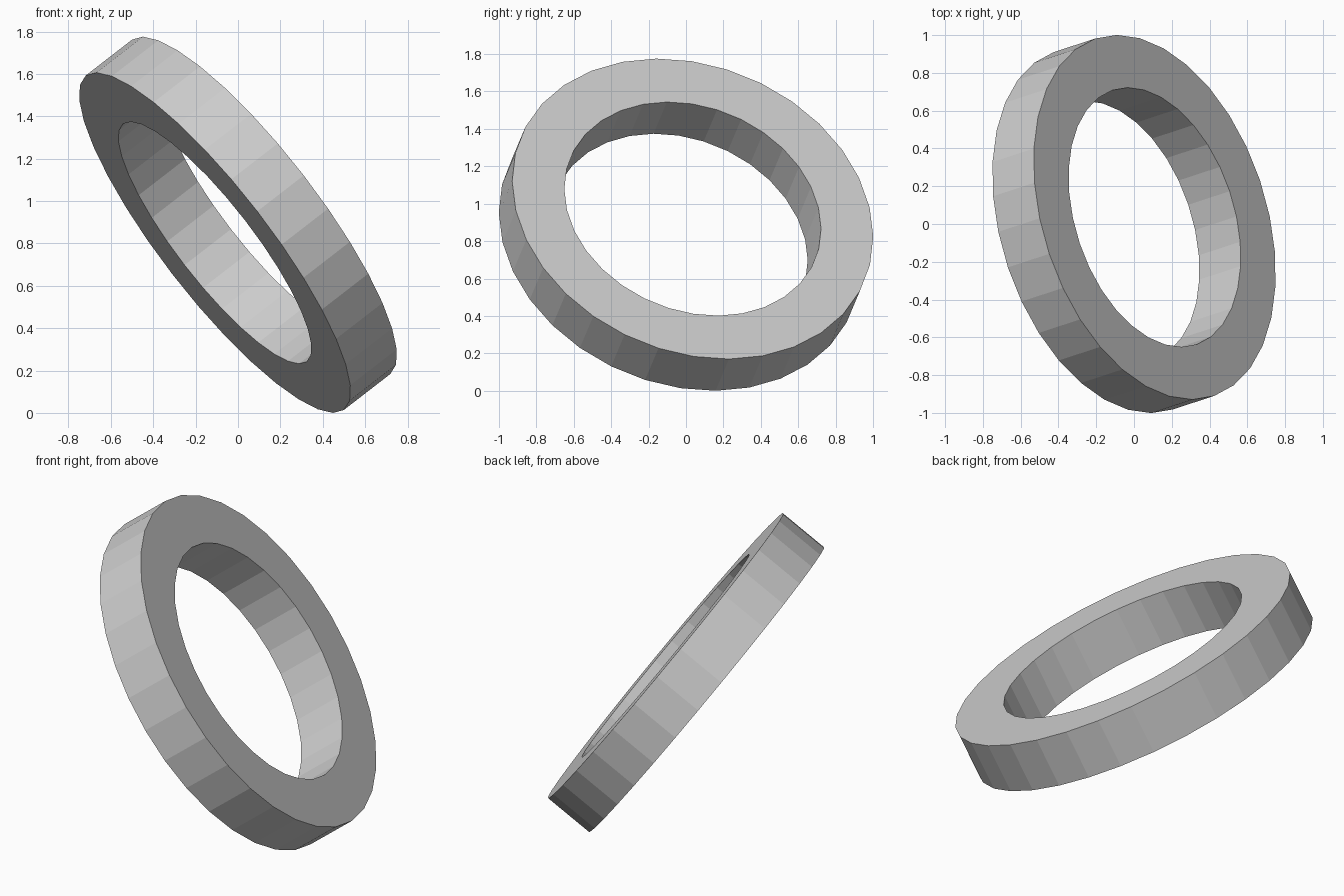
import bpy, bmesh, math
from mathutils import Matrix, Vector

if "Cube" in bpy.data.objects:
    bpy.data.objects.remove(bpy.data.objects["Cube"])

SIDES, OUTER, INNER, HALF = 32, 0.997, 0.709, 0.143
PHASE = math.radians(7.0)

# tilted frame: n is the ring's axis
n = Vector((0.765, 0.25, 0.592)).normalized()
u = Vector((0, n.z, -n.y)).normalized() 
u = Vector((0, n.z, -n.y)).normalized()
v = n.cross(u)
frame = Matrix((u, v, n)).transposed()

# flat-faced ring: a rectangular section carried round the axis
bm = bmesh.new()
section = [(OUTER, -HALF), (OUTER, HALF), (INNER, HALF), (INNER, -HALF)]
loops = []
for i in range(SIDES):
    a = PHASE + 2 * math.pi * i / SIDES
    loops.append([bm.verts.new(frame @ Vector((r * math.cos(a), r * math.sin(a), h)))
                  for r, h in section])
for i in range(SIDES):
    p, q = loops[i], loops[(i + 1) % SIDES]
    for k in range(4):
        m = (k + 1) % 4
        bm.faces.new((p[k], q[k], q[m], p[m]))
bmesh.ops.recalc_face_normals(bm, faces=bm.faces)

# stand the ring on the ground
low = min(w.co.z for w in bm.verts)
bmesh.ops.translate(bm, verts=bm.verts, vec=(0, 0, -low))

mesh = bpy.data.meshes.new("ring")
bm.to_mesh(mesh)
bm.free()
bpy.context.collection.objects.link(bpy.data.objects.new("ring", mesh))
